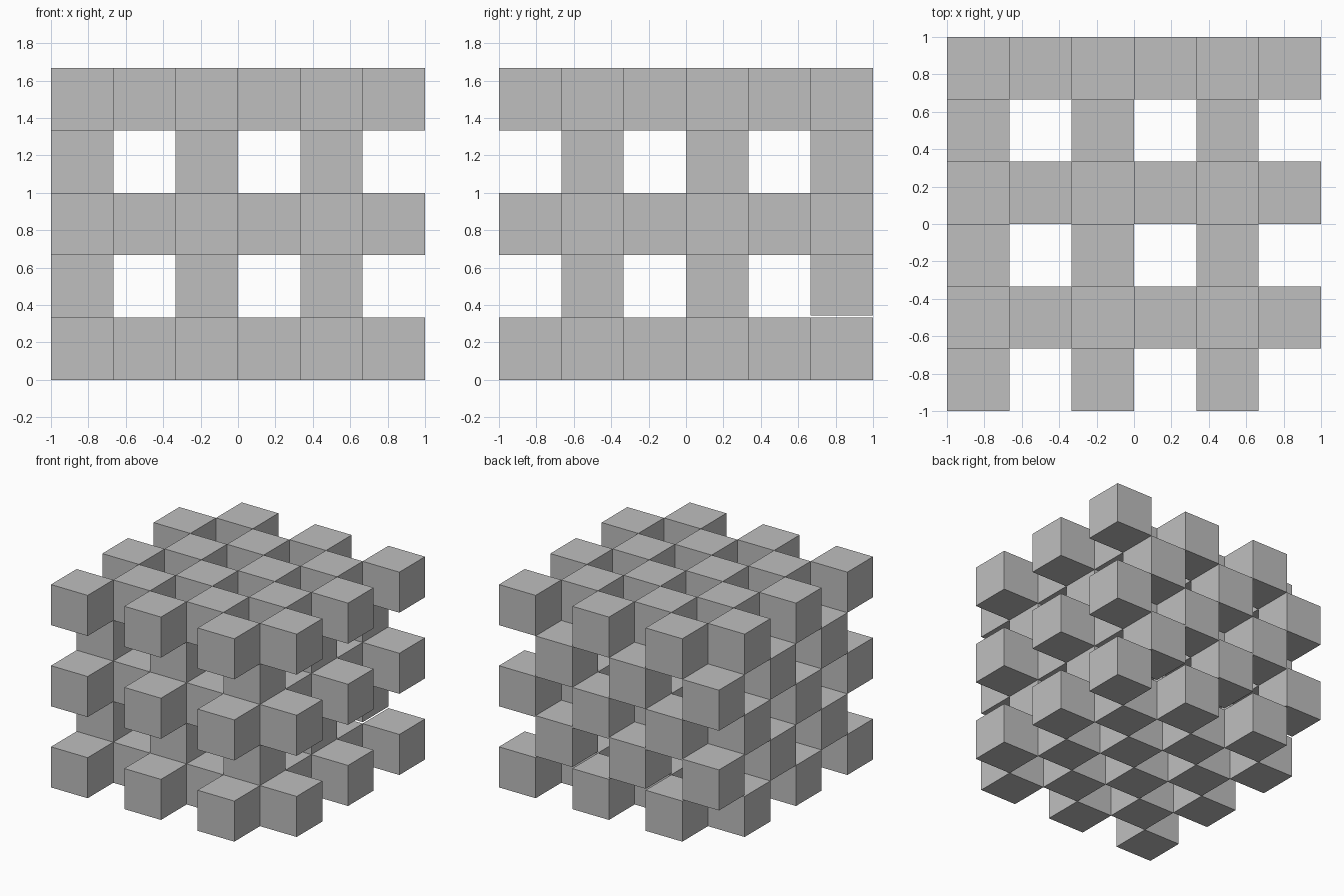
import bpy, bmesh
from mathutils import Matrix, Vector

default = bpy.data.objects.get("Cube")
if default:
    bpy.data.objects.remove(default, do_unlink=True)

CELL = 1 / 3
COLS, ROWS, LAYERS = 6, 6, 5
LIFT = 0.012  # slight gap under the rear posts of the lower spacer layer

grey = bpy.data.materials.new("plain grey")
grey.use_nodes = True
colour = (0.52, 0.52, 0.52, 1)
grey.diffuse_color = colour
grey.node_tree.nodes["Principled BSDF"].inputs["Base Color"].default_value = colour


def filled(i, j, k):
    """Chequered full layers alternate with layers of spacer blocks."""
    if k % 2 == 0:
        return i % 2 == j % 2
    return i % 2 == 0 and j % 2 == 1


def make_layer(k):
    bm = bmesh.new()
    for i in range(COLS):
        for j in range(ROWS):
            if filled(i, j, k):
                lift = LIFT if k == 1 and j == ROWS - 1 else 0
                centre = Vector((i - COLS / 2 + 0.5, j - ROWS / 2 + 0.5, k + 0.5)) * CELL
                centre.z += lift
                bmesh.ops.create_cube(bm, size=CELL, matrix=Matrix.Translation(centre))
    kind = "spacer_layer" if k % 2 else "chequered_layer"
    name = f"{kind}_{k // 2 + 1}"
    mesh = bpy.data.meshes.new(name)
    bm.to_mesh(mesh)
    bm.free()
    mesh.materials.append(grey)
    bpy.context.collection.objects.link(bpy.data.objects.new(name, mesh))


for k in range(LAYERS):
    make_layer(k)
